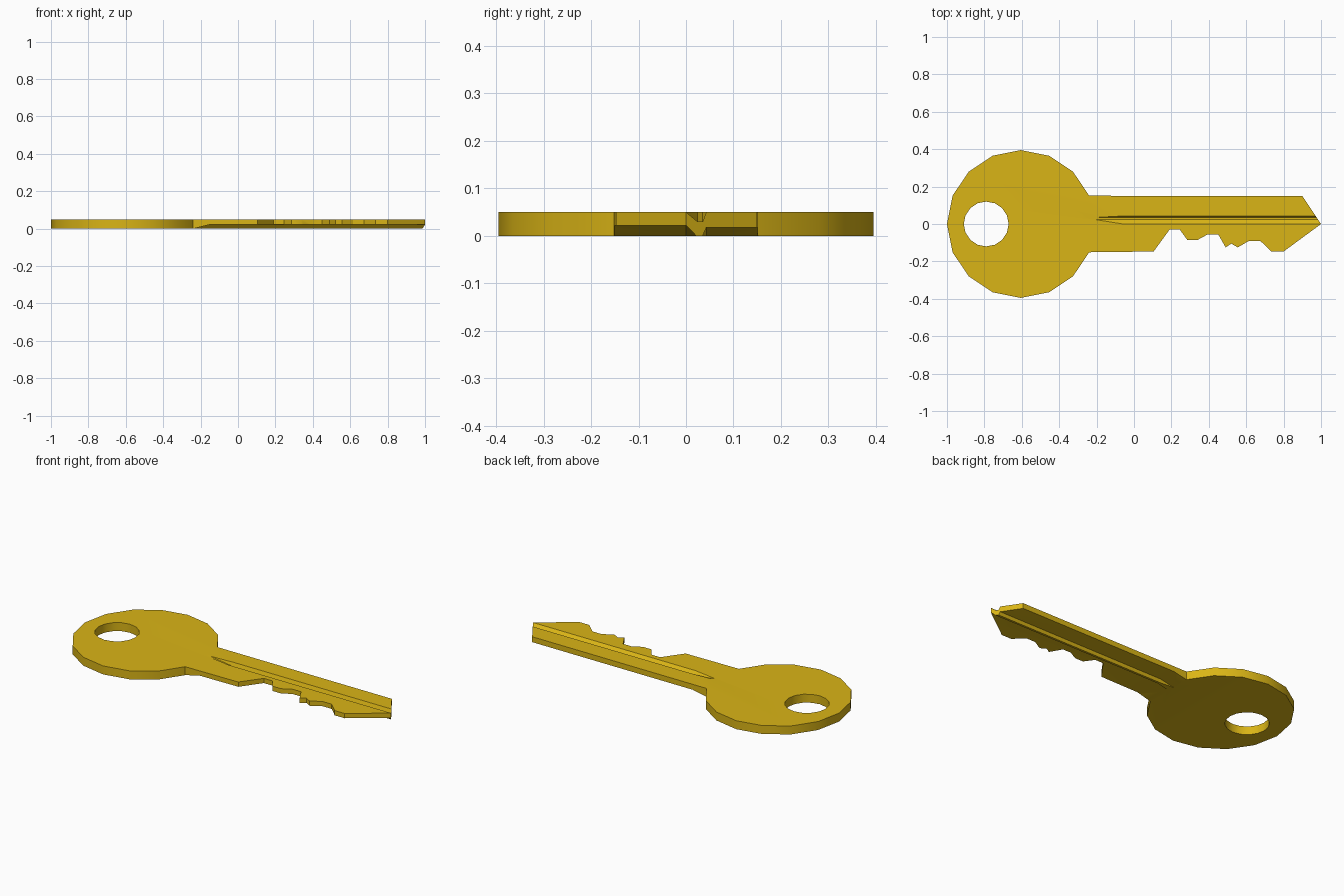
import bpy, bmesh
from math import sin, cos, pi, radians

if "Cube" in bpy.data.objects:
    bpy.data.objects.remove(bpy.data.objects["Cube"])

T = 0.05  # plate thickness


def loft(name, sections):
    """Closed solid through matching rings of 3D points."""
    bm = bmesh.new()
    rings = [[bm.verts.new(p) for p in s] for s in sections]
    for a, b in zip(rings, rings[1:]):
        for i in range(len(a)):
            j = (i + 1) % len(a)
            bm.faces.new((a[i], a[j], b[j], b[i]))
    bm.faces.new(rings[0])
    bm.faces.new(rings[-1])
    bmesh.ops.recalc_face_normals(bm, faces=bm.faces)
    bmesh.ops.triangulate(bm, faces=[f for f in bm.faces if len(f.verts) == 4])
    me = bpy.data.meshes.new(name)
    bm.to_mesh(me)
    bm.free()
    ob = bpy.data.objects.new(name, me)
    bpy.context.collection.objects.link(ob)
    return ob


def plate(name, pts, z0, z1):
    return loft(name, [[(x, y, z) for x, y in pts] for z in (z0, z1)])


def circle(cx, r, n, first, last):
    return [(cx + r * cos(2 * pi * i / n), r * sin(2 * pi * i / n))
            for i in range(first, last + 1)]


def milled(name, profile, surface, x0, x1):
    """Cutter along the blade, fading out into the surface between x1 and x0.
    Profile entries are (y, height, fades)."""
    def ring(x, t):
        return [(x, y, surface + (z - surface) * t if fades else z)
                for y, z, fades in profile]
    return loft(name, [ring(x0, 0), ring(x1, 1), ring(1.1, 1)])


# Outline: round bow, then the bitted lower edge and the pointed tip
bow = circle(-0.605, 0.395, 16, 1, 15)
bitting = [(0.105, -0.147), (0.19, -0.03), (0.245, -0.03), (0.285, -0.085),
           (0.34, -0.085), (0.395, -0.055), (0.45, -0.055), (0.49, -0.125),
           (0.52, -0.105), (0.555, -0.125), (0.615, -0.09), (0.675, -0.09),
           (0.735, -0.147), (0.80, -0.147)]
key = plate("key", bow + bitting + [(1.0, 0.0), (0.90, 0.15)], 0, T)

# Keyring hole
hole = plate("hole_cutter", circle(-0.79, 0.12, 16, 0, 15), -0.1, 0.15)

# Groove on the top face
groove = milled("groove_cutter",
                [(0, 0.1, False), (0, 0.0502, False), (0.024, 0.03, True),
                 (0.035, 0.03, True), (0.043, 0.0502, False), (0.043, 0.1, False)],
                0.0502, -0.21, -0.06)

# Thinned underside on both sides of a raised rib
lower = milled("lower_relief_cutter",
               [(-0.2, -0.05, False), (-0.2, 0.022, True), (0, 0.022, True),
                (0.022, -0.0002, False), (0.022, -0.05, False)],
               -0.0002, -0.24, -0.15)
upper = milled("upper_relief_cutter",
               [(0.2, -0.05, False), (0.2, 0.018, True), (0.043, 0.018, True),
                (0.035, -0.0002, False), (0.035, -0.05, False)],
               -0.0002, -0.24, -0.15)

bpy.context.view_layer.objects.active = key
key.select_set(True)
for cutter in (hole, groove, lower, upper):
    cutter.hide_render = True
    mod = key.modifiers.new(cutter.name, 'BOOLEAN')
    mod.operation = 'DIFFERENCE'
    mod.solver = 'EXACT'
    mod.object = cutter
    bpy.ops.object.modifier_apply(modifier=mod.name)
    bpy.data.objects.remove(cutter)

# Brass
brass = bpy.data.materials.new("brass")
brass.diffuse_color = (0.70, 0.46, 0.008, 1)
brass.use_nodes = True
brass.node_tree.nodes["Principled BSDF"].inputs["Base Color"].default_value = brass.diffuse_color
key.data.materials.clear()
key.data.materials.append(brass)
bpy.ops.object.shade_smooth_by_angle(angle=radians(30))
